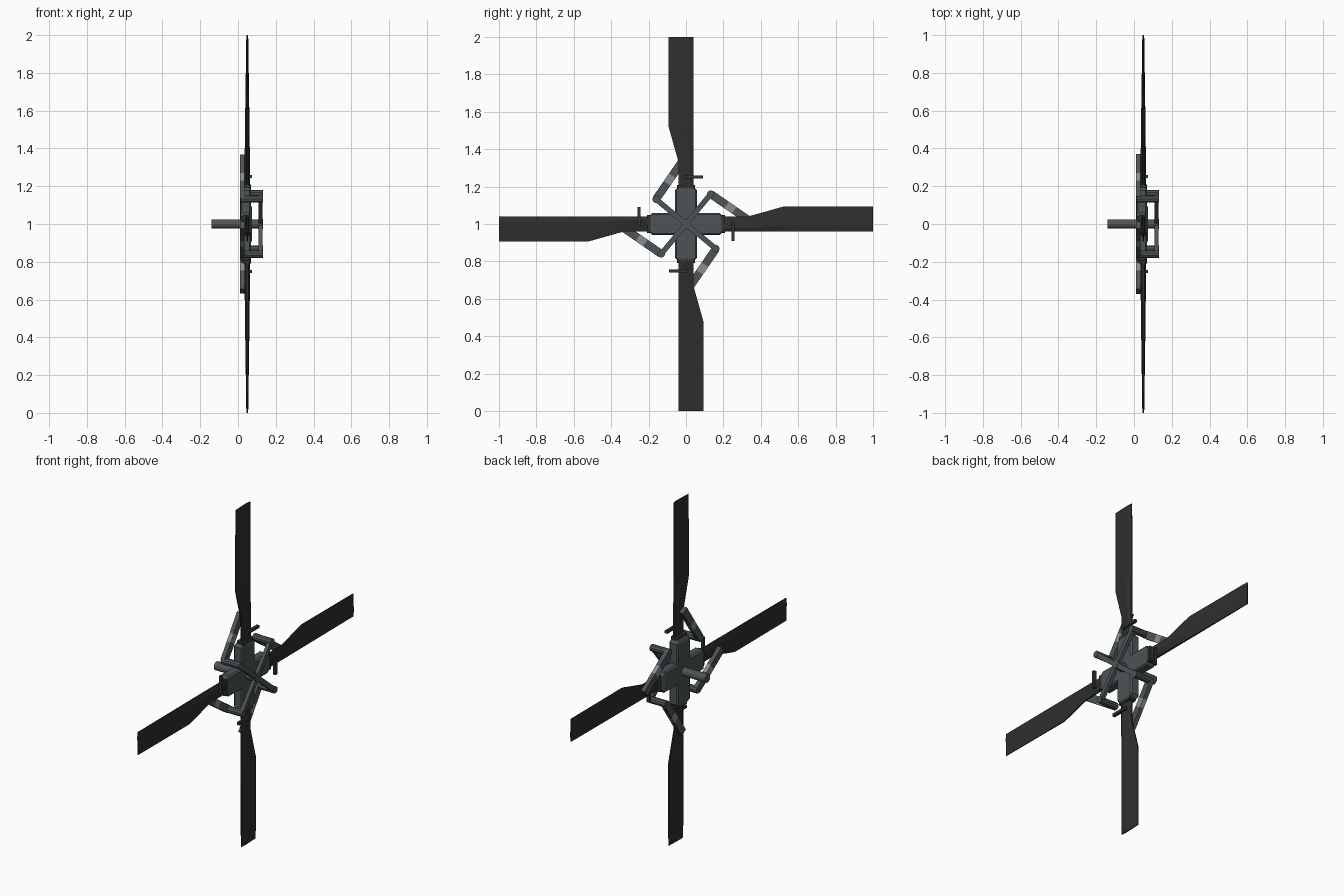
import bpy, bmesh, math
from mathutils import Matrix, Vector

if "Cube" in bpy.data.objects:
    bpy.data.objects.remove(bpy.data.objects["Cube"])


def material(name, rgb):
    m = bpy.data.materials.new(name)
    m.diffuse_color = (*rgb, 1)
    m.use_nodes = True
    m.node_tree.nodes["Principled BSDF"].inputs["Base Color"].default_value = m.diffuse_color
    return m


BLACK = material("blade black", (0.028, 0.028, 0.028))
GREY = material("dark steel grey", (0.075, 0.09, 0.094))
DARK = material("shadow grey", (0.032, 0.036, 0.036))
LIGHT = material("worn light steel", (0.25, 0.27, 0.29))
UP = Matrix.Translation((0, 0, 1))


def finish(name, bm, mats, turn=0, rule=None):
    bmesh.ops.recalc_face_normals(bm, faces=bm.faces)
    if rule:
        for f in bm.faces:
            f.material_index = rule(f.calc_center_median())
    bm.transform(UP @ Matrix.Rotation(turn * math.pi / 2, 4, 'X'))
    me = bpy.data.meshes.new(name)
    bm.to_mesh(me)
    bm.free()
    for m in mats:
        me.materials.append(m)
    ob = bpy.data.objects.new(name, me)
    bpy.context.collection.objects.link(ob)
    return ob


def loft(rings):
    # skin a list of equal-length closed rings and cap both ends
    bm = bmesh.new()
    vs = [[bm.verts.new(p) for p in r] for r in rings]
    n = len(vs[0])
    for a, b in zip(vs, vs[1:]):
        for i in range(n):
            bm.faces.new((a[i], a[(i + 1) % n], b[(i + 1) % n], b[i]))
    bm.faces.new(vs[0])
    bm.faces.new(vs[-1])
    return bm


def rod_x(x0, x1, rad, y=0, z=0, sides=12):
    return loft([[(x, y + rad * math.cos(2 * math.pi * i / sides),
                   z + rad * math.sin(2 * math.pi * i / sides)) for i in range(sides)]
                 for x in (x0, x1)])


def bar(a, b, x0, x1, width, cuts=(0, 1)):
    # flat bar between two points of the rotor plane
    a, b = Vector(a), Vector(b)
    d = (b - a).normalized()
    n = Vector((d.y, -d.x)) * width / 2
    rings = []
    for t in cuts:
        p = a.lerp(b, t)
        l, r = p - n, p + n
        rings.append([(x0, *l), (x1, *l), (x1, *r), (x0, *r)])
    return loft(rings)


def box_ring(r, w, x0, x1, c):
    # chamfered rectangle at radius r
    return [(x0, -w + c, r), (x0, w - c, r), (x0 + c, w, r), (x1 - c, w, r),
            (x1, w - c, r), (x1, -w + c, r), (x1 - c, -w, r), (x0 + c, -w, r)]


def blade_ring(r, trail, t):
    # thin wing section: blunt leading edge, sharp trailing edge
    lead, c = 0.041, 0.049
    q = lead - 0.25 * (lead - trail)
    return [(c - t * .4, lead, r), (c + t * .4, lead, r), (c + t, q, r),
            (c + t * .25, trail, r), (c - t * .25, trail, r), (c - t, q, r)]


# drive shaft and centre boss
finish("drive_shaft", rod_x(-0.14, 0.115, 0.025), [GREY])
finish("spider_boss", rod_x(0.105, 0.132, 0.026), [GREY])
finish("hub_core", rod_x(0.012, 0.07, 0.075, sides=8), [GREY])

PIN = (-0.16, 0.132)
for k in range(4):
    # blade
    finish(f"blade_{k+1}", loft([
        blade_ring(0.10, -0.041, 0.014), blade_ring(0.335, -0.041, 0.014),
        blade_ring(0.52, -0.093, 0.012), blade_ring(1.0, -0.093, 0.005)]), [BLACK], k)

    # hub arm with tapered end, and the dark clamp gripping the blade root
    finish(f"hub_arm_{k+1}", loft([
        box_ring(0.0, 0.06, 0.012, 0.07, 0.008), box_ring(0.178, 0.06, 0.012, 0.07, 0.008),
        box_ring(0.2, 0.042, 0.022, 0.066, 0.008)]), [GREY], k)
    finish(f"root_clamp_{k+1}", loft([
        box_ring(0.17, 0.047, 0.025, 0.068, 0.004),
        box_ring(0.208, 0.047, 0.025, 0.068, 0.004)]), [DARK], k)

    # pitch control: spider arm, pin and link to the blade
    finish(f"spider_arm_{k+1}", bar((0, 0), PIN, 0.109, 0.13, 0.028), [GREY], k)
    finish(f"spider_pin_{k+1}", rod_x(0.012, 0.132, 0.02, *PIN, sides=10), [GREY], k)
    finish(f"pitch_link_{k+1}", bar(PIN, (-0.005, 0.357), 0.01, 0.035, 0.043,
                                    (0, 0.38, 0.56, 1)), [GREY, LIGHT], k,
           lambda c: 1 if 0.215 < c.z < 0.26 else 0)

    # small balance rod across the blade root
    finish(f"balance_rod_{k+1}", bar((-0.01, 0.252), (0.092, 0.252), 0.057, 0.074, 0.016),
           [DARK], k)
